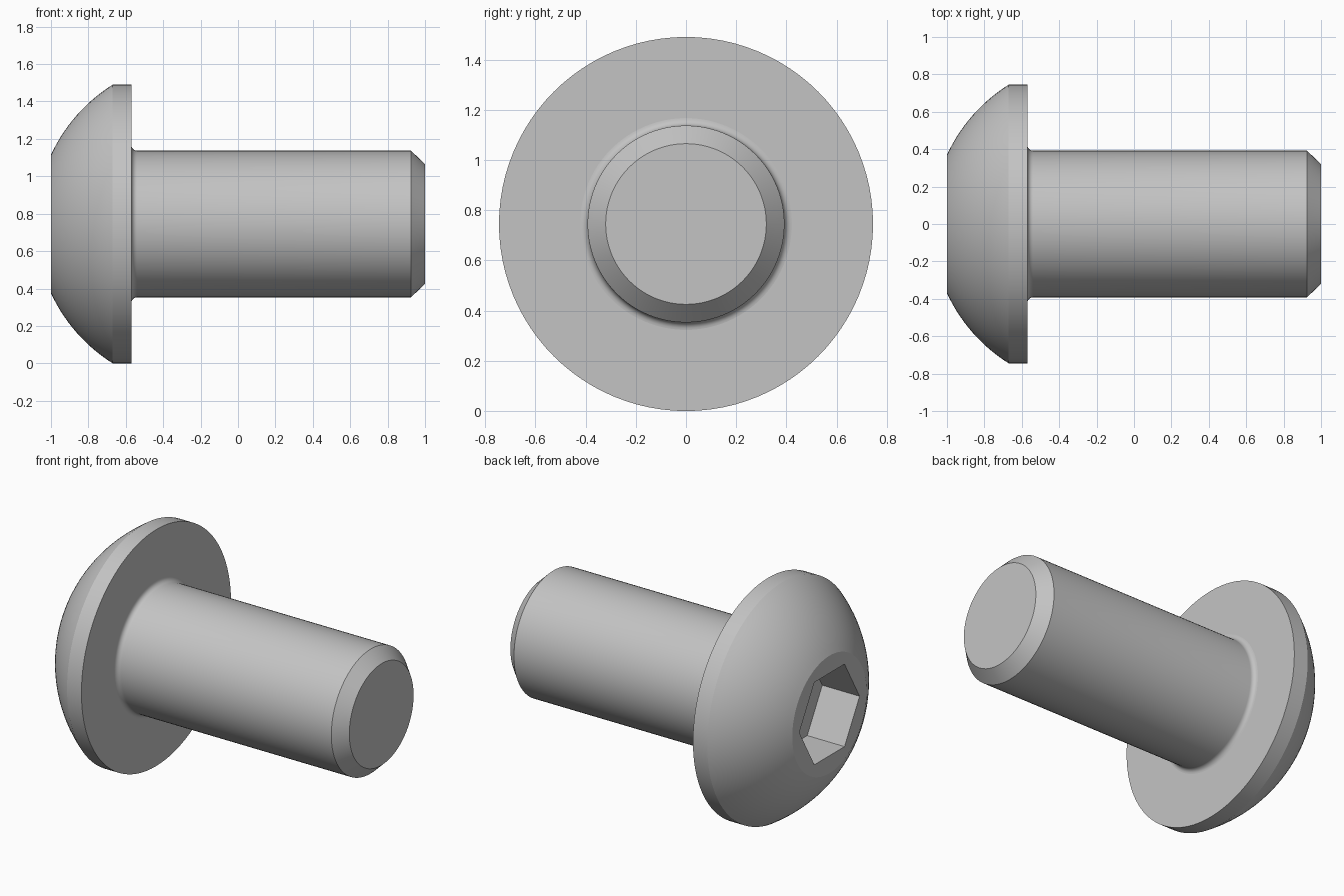
import bpy, bmesh
from math import sin, cos, tan, pi, radians, atan2, hypot

cube = bpy.data.objects.get("Cube")
if cube:
    bpy.data.objects.remove(cube, do_unlink=True)

SEGMENTS = 96
AXIS_Z = 0.745
HEAD_R, FACE_R, SHANK_R, TIP_R = 0.745, 0.37, 0.392, 0.32
FACE_X, RIM_X, UNDER_X = -1.0, -0.67, -0.57
FILLET = 0.03
HEX_R, HEX_DEPTH = 0.30, 0.26

steel = bpy.data.materials.new("light_grey_steel")
steel.use_nodes = True
colour = (0.55, 0.55, 0.55, 1)
steel.diffuse_color = colour
steel.node_tree.nodes["Principled BSDF"].inputs["Base Color"].default_value = colour


def round_section(r):
    return lambda a: r


def hex_section(r):
    # corners point along y, flats face up and down
    return lambda a: r * cos(pi / 6) / cos(a % (pi / 3) - pi / 6)


def lathe(name, rings, cap_start=False, cap_end=False):
    """Skin a list of (x, section) rings along the x axis."""
    bm = bmesh.new()
    loops = []
    for x, section in rings:
        loop = []
        for i in range(SEGMENTS):
            a = 2 * pi * i / SEGMENTS
            r = section(a)
            loop.append(bm.verts.new((x, r * cos(a), AXIS_Z + r * sin(a))))
        loops.append(loop)
    for p, q in zip(loops, loops[1:]):
        for i in range(SEGMENTS):
            j = (i + 1) % SEGMENTS
            bm.faces.new((p[i], p[j], q[j], q[i]))
    if cap_start:
        bm.faces.new(loops[0][::-1])
    if cap_end:
        bm.faces.new(loops[-1])
    # wound so that normals point away from the metal
    bm.normal_update()
    probe = max(bm.faces, key=lambda f: hypot(f.calc_center_median().y,
                                              f.calc_center_median().z - AXIS_Z))
    c = probe.calc_center_median()
    if probe.normal.y * c.y + probe.normal.z * (c.z - AXIS_Z) < 0:
        bmesh.ops.reverse_faces(bm, faces=bm.faces[:])
    mesh = bpy.data.meshes.new(name)
    bm.to_mesh(mesh)
    bm.free()
    mesh.materials.append(steel)
    obj = bpy.data.objects.new(name, mesh)
    bpy.context.collection.objects.link(obj)
    bpy.ops.object.select_all(action='DESELECT')
    obj.select_set(True)
    bpy.context.view_layer.objects.active = obj
    bpy.ops.object.shade_smooth_by_angle(angle=radians(25))
    return obj


# Domed head: hex socket, flat face, spherical dome, rim, underside
centre = (RIM_X**2 + HEAD_R**2 - FACE_X**2 - FACE_R**2) / (2 * (RIM_X - FACE_X))
dome_r = hypot(RIM_X - centre, HEAD_R)
a0 = atan2(FACE_R, centre - FACE_X)
a1 = atan2(HEAD_R, centre - RIM_X)
head = [(FACE_X + HEX_DEPTH, hex_section(HEX_R)), (FACE_X, hex_section(HEX_R))]
STEPS = 14
for i in range(STEPS + 1):
    a = a0 + (a1 - a0) * i / STEPS
    head.append((centre - dome_r * cos(a), round_section(dome_r * sin(a))))
head += [(UNDER_X, round_section(HEAD_R)),
         (UNDER_X, round_section(SHANK_R + FILLET))]
lathe("domed_head", head, cap_start=True)

# Shank: fillet under the head, cylinder, chamfered tip
shank = []
for i in range(7):
    a = pi / 2 * i / 6
    shank.append((UNDER_X + FILLET * (1 - cos(a)),
                  round_section(SHANK_R + FILLET * (1 - sin(a)))))
shank += [(0.925, round_section(SHANK_R)), (1.0, round_section(TIP_R))]
lathe("shank", shank, cap_end=True)
